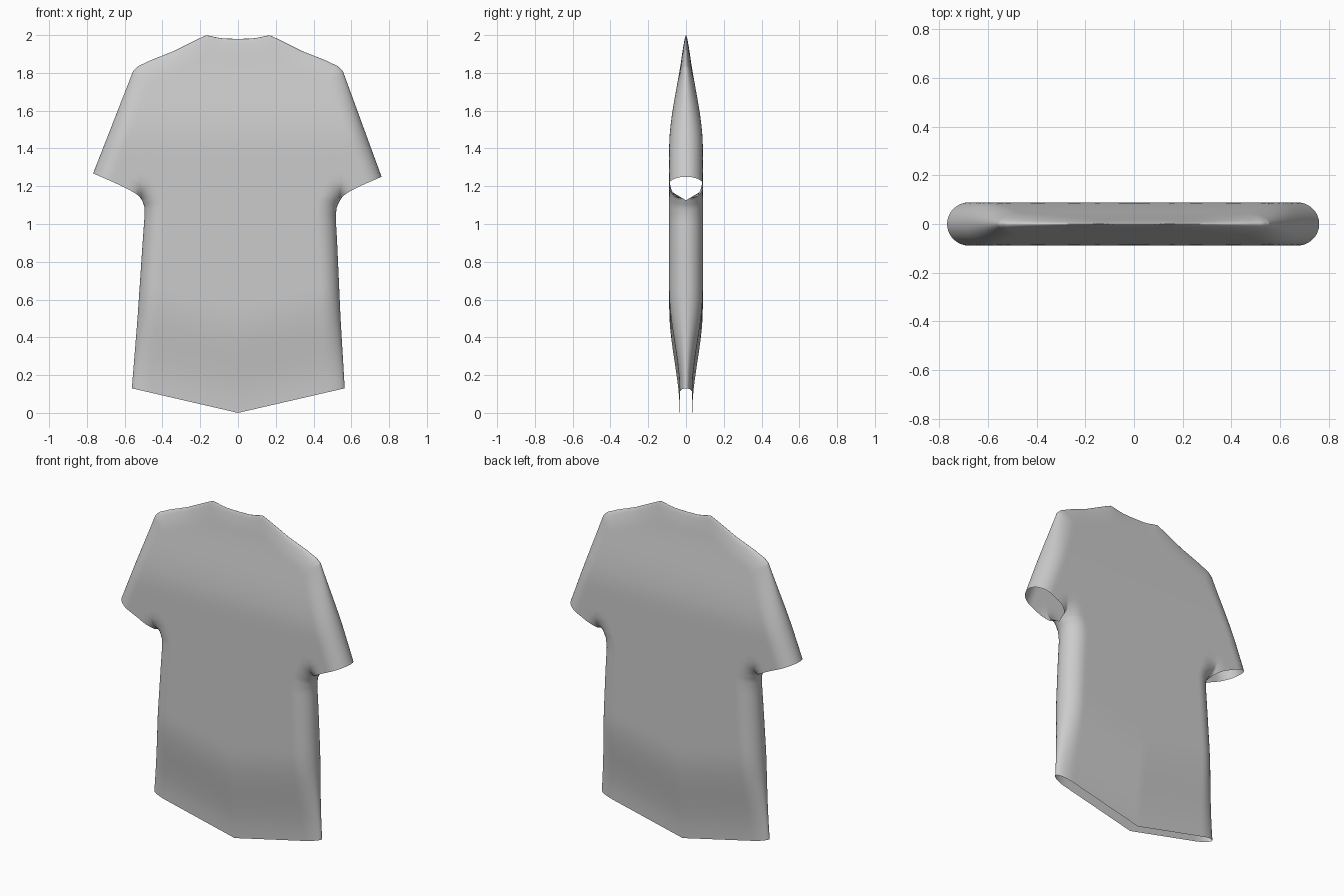
import bpy, bmesh, math
from mathutils import Vector

if "Cube" in bpy.data.objects:
    bpy.data.objects.remove(bpy.data.objects["Cube"])

Z_HEM, Z_PIT, Z_SHOULDER = 0.13, 1.125, 1.81
TOP = [(0, 1.98), (0.08, 1.982), (0.125, 1.99), (0.165, 2.0), (0.2, 1.985),
       (0.34, 1.915), (0.46, 1.868), (0.53, 1.835), (0.555, Z_SHOULDER)]


def interp(pts, a):
    """Piecewise-linear lookup in a sorted list of (key, value)."""
    for (a0, b0), (a1, b1) in zip(pts, pts[1:]):
        if a <= a1:
            return b0 + (b1 - b0) * (a - a0) / (a1 - a0)
    return pts[-1][1]


def smooth(t):
    t = min(1, max(0, t))
    return t * t * (3 - 2 * t)


def seam_distance(p, lines):
    best = 9
    for line in lines:
        for a, b in zip(line, line[1:]):
            a, b = Vector(a), Vector(b)
            ab = b - a
            t = min(1, max(0, (p - a).dot(ab) / ab.length_squared))
            best = min(best, (p - a - ab * t).length)
    return best


def half_depth(p, lines, hem_x):
    """Puffed thickness: rounded at seams, thinning towards hem and neck."""
    above_hem = p.y - Z_HEM * min(1, p.x / hem_x)
    full = 0.033 + 0.056 * smooth(above_hem / 0.55)
    full -= 0.079 * smooth((p.y - 1.4) / 0.65)
    d = min(1, seam_distance(p, lines) / 0.1)
    return full * math.sqrt(max(0, 1 - (1 - d) ** 2))


def ease(n):
    return [math.sin(math.pi / 2 * i / n) for i in range(n + 1)]


def add_sheet(bm, grid, sign, lines, hem_x):
    for face in (-1, 1):
        rows = [[bm.verts.new((sign * p.x, face * half_depth(p, lines, hem_x), p.y))
                 for p in row] for row in grid]
        for r0, r1 in zip(rows, rows[1:]):
            for i in range(len(r0) - 1):
                bm.faces.new((r0[i], r0[i + 1], r1[i + 1], r1[i]))


def add_half(bm, sign, side, tip):
    """side: (z, x) points of the side seam from hem corner to armpit."""
    hem_x = side[0][1]
    pit = Vector((side[-1][1], Z_PIT))
    shoulder = Vector(TOP[-1])
    tip = Vector(tip)
    lines = [[(x, z) for z, x in side], [tip, shoulder], TOP]
    # torso rows from hem to shoulder line
    edge = []
    for t in ease(28):
        z = Z_HEM + (Z_PIT - Z_HEM) * t
        edge.append(Vector((interp(side, z), z)))
    upper = ease(24)
    edge += [pit.lerp(shoulder, t) for t in upper[1:]]
    torso = []
    for r in edge:
        v = (r.y - Z_HEM) / (Z_SHOULDER - Z_HEM)
        row = []
        for s in ease(36):
            p = Vector((0, 1.98 * v)).lerp(r, s)
            p.y += v * (interp(TOP, s * shoulder.x) - (1.98 + (Z_SHOULDER - 1.98) * s))
            row.append(p)
        torso.append(row)
    add_sheet(bm, torso, sign, lines, hem_x)
    # sleeve, with its lower edge left open
    sleeve = []
    for t in upper:
        a, b = pit.lerp(shoulder, t), tip.lerp(shoulder, t)
        row = []
        for s in ease(24):
            p = a.lerp(b, s)
            p.y += 0.018 * math.sin(math.pi * math.sqrt(min(1, s))) * (1 - t) ** 3
            row.append(p)
        sleeve.append(row)
    add_sheet(bm, sleeve, sign, lines, hem_x)


bm = bmesh.new()
# right half, then the slightly narrower left half
add_half(bm, 1, [(Z_HEM, 0.565), (0.5, 0.543), (0.9, 0.525), (1.04, 0.517),
                 (1.09, 0.523), (Z_PIT, 0.54)], (0.76, 1.25))
add_half(bm, -1, [(Z_HEM, 0.562), (0.5, 0.532), (0.9, 0.505), (1.04, 0.495),
                  (1.09, 0.495), (Z_PIT, 0.507)], (0.767, 1.268))
# weld seams and the centre line
bmesh.ops.remove_doubles(bm, verts=bm.verts, dist=0.0003)
bmesh.ops.dissolve_degenerate(bm, edges=bm.edges, dist=0.0001)
bmesh.ops.recalc_face_normals(bm, faces=bm.faces)
mesh = bpy.data.meshes.new("shirt")
bm.to_mesh(mesh)
bm.free()
shirt = bpy.data.objects.new("shirt", mesh)
bpy.context.collection.objects.link(shirt)
for poly in mesh.polygons:
    poly.use_smooth = True
